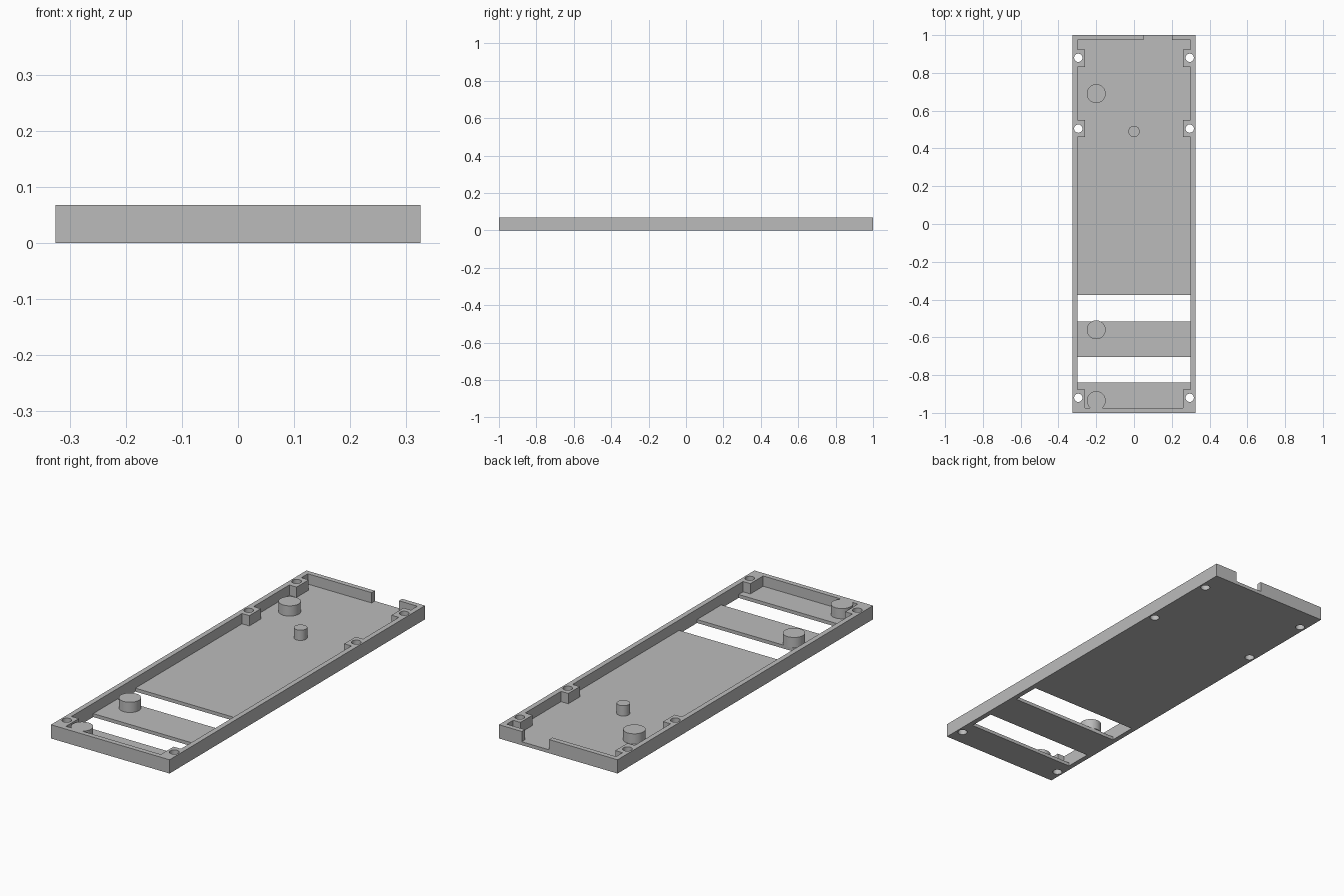
import bpy, bmesh

W, L, H = 0.325, 1.0, 0.068      # half width, half length, height
FLOOR = 0.017
IN_X, IN_Y = 0.30, 0.975         # inner faces of the rim
TAB_X = 0.26                     # inner faces of the screw blocks

old = bpy.data.objects.get("Cube")
if old:
    bpy.data.objects.remove(old, do_unlink=True)

grey = bpy.data.materials.new("plain grey")
grey.use_nodes = True
colour = (0.5, 0.5, 0.5, 1)
grey.diffuse_color = colour
grey.node_tree.nodes["Principled BSDF"].inputs["Base Color"].default_value = colour


def prism(name, outline, z0, z1):
    """Extrude a closed outline upwards into a solid object."""
    bm = bmesh.new()
    face = bm.faces.new([bm.verts.new((x, y, z0)) for x, y in outline])
    top = bmesh.ops.extrude_face_region(bm, geom=[face])["geom"]
    verts = [v for v in top if isinstance(v, bmesh.types.BMVert)]
    bmesh.ops.translate(bm, verts=verts, vec=(0, 0, z1 - z0))
    bmesh.ops.recalc_face_normals(bm, faces=bm.faces)
    mesh = bpy.data.meshes.new(name)
    bm.to_mesh(mesh)
    bm.free()
    mesh.materials.append(grey)
    obj = bpy.data.objects.new(name, mesh)
    bpy.context.collection.objects.link(obj)
    return obj


def box(name, x0, x1, y0, y1, z0, z1):
    return prism(name, [(x0, y0), (x1, y0), (x1, y1), (x0, y1)], z0, z1)


def cylinder(name, x, y, r, z0, z1, sides=48):
    bpy.ops.mesh.primitive_cylinder_add(vertices=sides, radius=r, depth=z1 - z0,
                                        location=(x, y, (z0 + z1) / 2))
    obj = bpy.context.object
    obj.name = name
    obj.data.materials.append(grey)
    return obj


def cut(target, cutter):
    """Subtract the cutter, then discard it."""
    mod = target.modifiers.new("cut", 'BOOLEAN')
    mod.operation = 'DIFFERENCE'
    mod.solver = 'EXACT'
    mod.object = cutter
    bpy.ops.object.select_all(action='DESELECT')
    bpy.context.view_layer.objects.active = target
    target.select_set(True)
    bpy.ops.object.modifier_apply(modifier=mod.name)
    bpy.data.objects.remove(cutter, do_unlink=True)


# Shallow tray
tray = box("tray", -W, W, -L, L, 0, H)

# Hollow: the outline steps in around each screw block
right = [(TAB_X, -IN_Y), (TAB_X, -0.875), (IN_X, -0.875)]
for y0, y1 in ((0.46, 0.55), (0.83, 0.925)):
    right += [(IN_X, y0), (TAB_X, y0), (TAB_X, y1), (IN_X, y1)]
right.append((IN_X, IN_Y))
left = [(-x, y) for x, y in reversed(right)]
# Cable notch through the back wall
notch = [(0.20, IN_Y), (0.20, L + 0.1), (0.05, L + 0.1), (0.05, IN_Y)]
hollow = prism("hollow_cutter", right + notch + left, FLOOR, H + 0.1)

# Pegs are left standing inside the hollow, flush with the rim
for x, y, r in ((-0.2, 0.69, 0.05), (0, 0.49, 0.03),
                (-0.2, -0.56, 0.05), (-0.2, -0.935, 0.05)):
    cut(hollow, cylinder("peg", x, y, r, -0.1, H + 0.2))
cut(tray, hollow)

# Two wide slots through the floor
for y0, y1 in ((-0.515, -0.375), (-0.84, -0.705)):
    cut(tray, box("slot_cutter", -IN_X, IN_X, y0, y1, -0.1, FLOOR + 0.001))

# Screw holes
for side in (-1, 1):
    for y in (-0.92, 0.505, 0.88):
        cut(tray, cylinder("hole_cutter", side * 0.295, y, 0.022, -0.1, H + 0.1, 32))

bpy.ops.object.select_all(action='DESELECT')
tray.select_set(True)
bpy.context.view_layer.objects.active = tray
bpy.ops.object.shade_smooth_by_angle()
